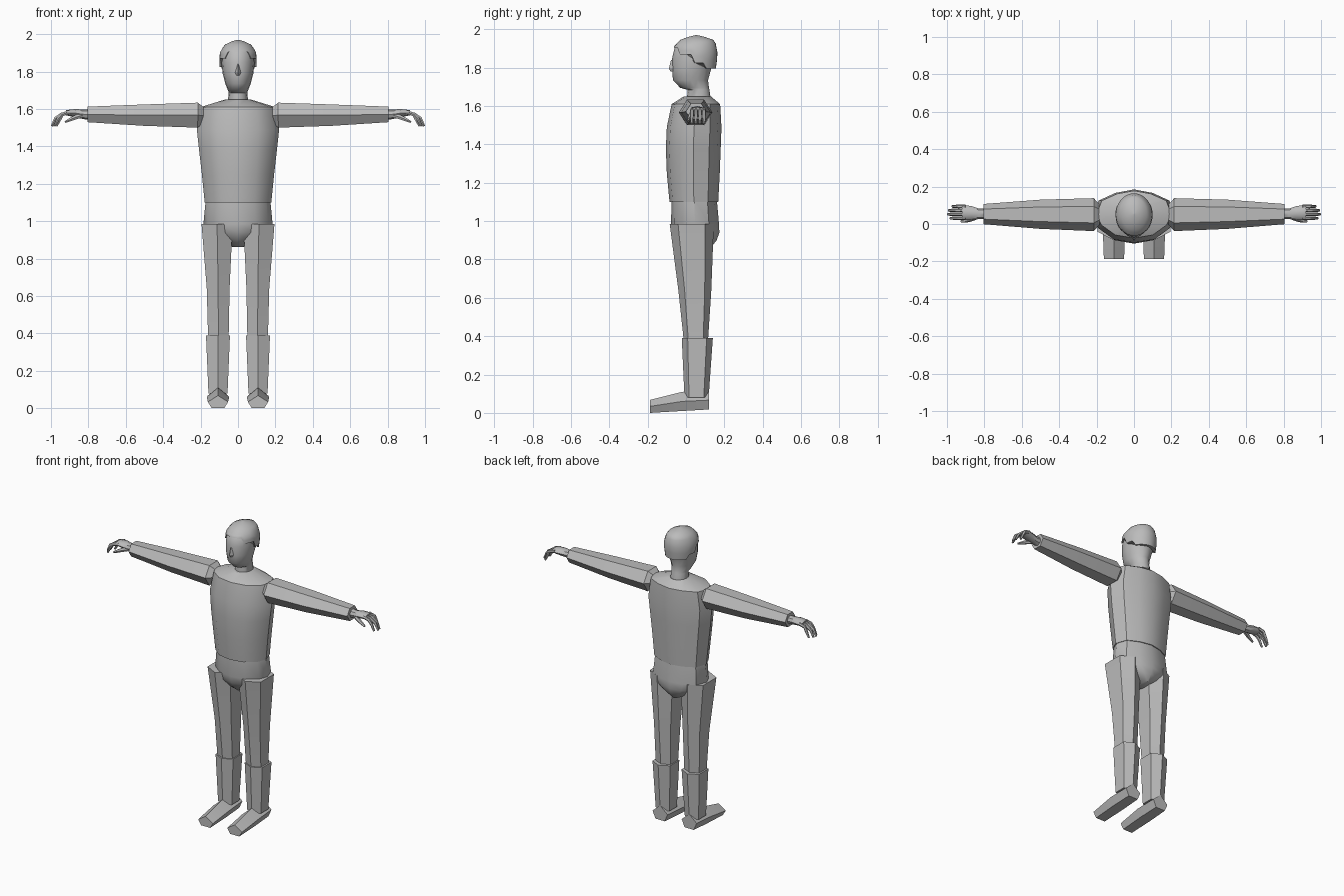
import bpy, bmesh
from math import sin, cos, pi, radians
from mathutils import Vector

cube = bpy.data.objects.get("Cube")
if cube:
    bpy.data.objects.remove(cube, do_unlink=True)

GREY = (0.5, 0.5, 0.5, 1)
mat = bpy.data.materials.new("plain grey")
mat.use_nodes = True
mat.diffuse_color = GREY
mat.node_tree.nodes["Principled BSDF"].inputs["Base Color"].default_value = GREY


def loft(name, rings, angle=30):
    """Skin a stack of equal-sized point rings, cap the ends, smooth by angle."""
    bm = bmesh.new()
    rows = [[bm.verts.new(p) for p in ring] for ring in rings]
    n = len(rows[0])
    for a, b in zip(rows, rows[1:]):
        for i in range(n):
            j = (i + 1) % n
            bm.faces.new((a[i], a[j], b[j], b[i]))
    bm.faces.new(rows[0])
    bm.faces.new(rows[-1])
    bmesh.ops.remove_doubles(bm, verts=bm.verts, dist=0.0002)
    bmesh.ops.recalc_face_normals(bm, faces=bm.faces)
    mesh = bpy.data.meshes.new(name)
    bm.to_mesh(mesh)
    bm.free()
    mesh.materials.append(mat)
    obj = bpy.data.objects.new(name, mesh)
    bpy.context.collection.objects.link(obj)
    bpy.ops.object.select_all(action='DESELECT')
    obj.select_set(True)
    bpy.context.view_layer.objects.active = obj
    bpy.ops.object.shade_smooth_by_angle(angle=radians(angle))
    return obj


def oval(n):
    return [(sin(2 * pi * i / n), -cos(2 * pi * i / n)) for i in range(n)]


def level(outline, z, hx, y0, y1, cx=0):
    """Place a unit outline flat at height z, between y0 and y1."""
    return [(cx + u * hx, (y0 + y1) / 2 + v * (y1 - y0) / 2, z) for u, v in outline]


def tube(name, side, stations, n, angle=30):
    """Tube through (x, y, z, half width, half height) stations, bending in xz."""
    pts = [Vector(s[:3]) for s in stations]
    rings = []
    for i, (x, y, z, ry, rz) in enumerate(stations):
        t = pts[min(i + 1, len(pts) - 1)] - pts[max(i - 1, 0)]
        up = Vector((-t.z, 0, t.x)).normalized()
        ring = []
        for k in range(n):
            a = 2 * pi * k / n
            p = pts[i] + Vector((0, ry * cos(a), 0)) + up * rz * sin(a)
            ring.append((side * p.x, p.y, p.z))
        rings.append(ring)
    return loft(name, rings, angle)


# Trunk: ridged sides, rounded chest, broad back
half = [(0, -1), (.5, -.87), (.87, -.45), (1, 0), (.86, .58), (.45, .87), (0, 1)]
body = half + [(-u, v) for u, v in half[-2:0:-1]]
loft("torso", [level(body, *r) for r in (
    (1.1, .178, -.086, .168), (1.25, .193, -.1, .176), (1.38, .208, -.105, .181),
    (1.49, .22, -.1, .185), (1.61, .2, -.075, .178), (1.65, .07, -.012, .13))])
loft("pelvis", [level(body, *r) for r in (
    (1.12, .172, -.075, .16), (.985, .185, -.078, .172), (.94, .165, -.07, .174),
    (.9, .1, -.045, .16), (.862, .03, .0, .13))], 40)

# Head and neck
round_outline = oval(16)
loft("head", [level(round_outline, *r) for r in (
    (1.63, .055, .005, .13), (1.685, .05, .008, .122), (1.695, .052, -.03, .12),
    (1.735, .068, -.068, .115), (1.79, .082, -.072, .13), (1.85, .088, -.072, .15),
    (1.91, .085, -.058, .15), (1.945, .05, -.015, .12))], 40)
loft("nose", [level(oval(4), *r) for r in (
    (1.84, .006, -.078, -.05), (1.795, .016, -.09, -.045), (1.78, .014, -.08, -.045))])

# Hair cap: hem height steps from forehead to temple to nape
hair_shape = [(1.79, .093, -.06, .155), (1.85, .101, -.07, .163), (1.91, .096, -.063, .165),
              (1.945, .068, -.03, .142), (1.96, .036, .01, .1), (1.97, .004, .05, .058)]


def hair_at(z):
    for a, b in zip(hair_shape, hair_shape[1:]):
        if z <= b[0]:
            t = (z - a[0]) / (b[0] - a[0])
            return [p + (q - p) * t for p, q in zip(a, b)]
    return hair_shape[-1]


def hem(v):
    return 1.905 if v < -.75 else 1.87 if v < -.15 else 1.825 if v < .5 else 1.795


columns = oval(32)
cap_rows = []
for t, shrink in ((0, .9), (0, 1), (.35, 1), (.65, 1), (1, 1)):
    row = []
    for u, v in columns:
        low = hem(v)
        z, hx, y0, y1 = hair_at(low + (1.925 - low) * t)
        row += level([(u * shrink, v * shrink)], z, hx, y0, y1)
    cap_rows.append(row)
cap_rows += [level(columns, *hair_at(z)) for z in (1.945, 1.96, 1.97)]
loft("hair", cap_rows, 45)

# Limbs
leg_outline = [(0, -1), (1, -.62), (1, .6), (0, 1), (-1, .6), (-1, -.62)]
foot_outline = [(0, 1), (1, .5), (.62, 0), (-.62, 0), (-1, .5)]
for side, word in ((1, "left"), (-1, "right")):
    cx = side * .107
    loft(word + "_leg", [level(leg_outline, z, hw, y0, y1, side * mid) for z, mid, hw, y0, y1 in (
        (.985, .112, .083, -.085, .145), (.64, .106, .061, -.04, .132),
        (.38, .105, .055, -.012, .115))], 25)
    loft(word + "_boot_shaft", [level(leg_outline, z, hw, y0, y1, cx) for z, hw, y0, y1 in (
        (.39, .064, -.022, .14), (.08, .051, -.008, .118))], 25)
    loft(word + "_foot", [[(cx + u * hw, y, low + w * (top - low)) for u, w in foot_outline]
                          for y, hw, low, top in (
        (.12, .055, .018, .115), (-.02, .06, .01, .11), (-.188, .054, 0, .068))], 25)

    # Arm: six-sided sleeve, upper part and forearm
    tube(word + "_arm", side, (
        (.185, .05, 1.565, .055, .05), (.215, .05, 1.567, .088, .077),
        (.5, .052, 1.567, .078, .066), (.805, .053, 1.571, .054, .048)), 6, 25)

    # Hand with four curled fingers and a thumb
    tube(word + "_hand", side, (
        (.79, .055, 1.57, .03, .03), (.83, .055, 1.572, .028, .025),
        (.87, .058, 1.578, .038, .022), (.92, .062, 1.58, .041, .014)), 8, 40)
    for i, name in enumerate(("index", "middle", "ring", "little")):
        y = .031 + i * .021
        reach = (.985, 1, .995, .975)[i]
        tube(word + "_" + name + "_finger", side, (
            (.9, y, 1.582, .009, .011), (.94, y, 1.572, .01, .011),
            (reach - .025, y, 1.55, .009, .01), (reach - .004, y, 1.508, .007, .006)), 6)
    tube(word + "_thumb", side, (
        (.83, .042, 1.567, .014, .014), (.87, .025, 1.555, .012, .013),
        (.9, .017, 1.542, .01, .01), (.925, .014, 1.53, .006, .006)), 6)
